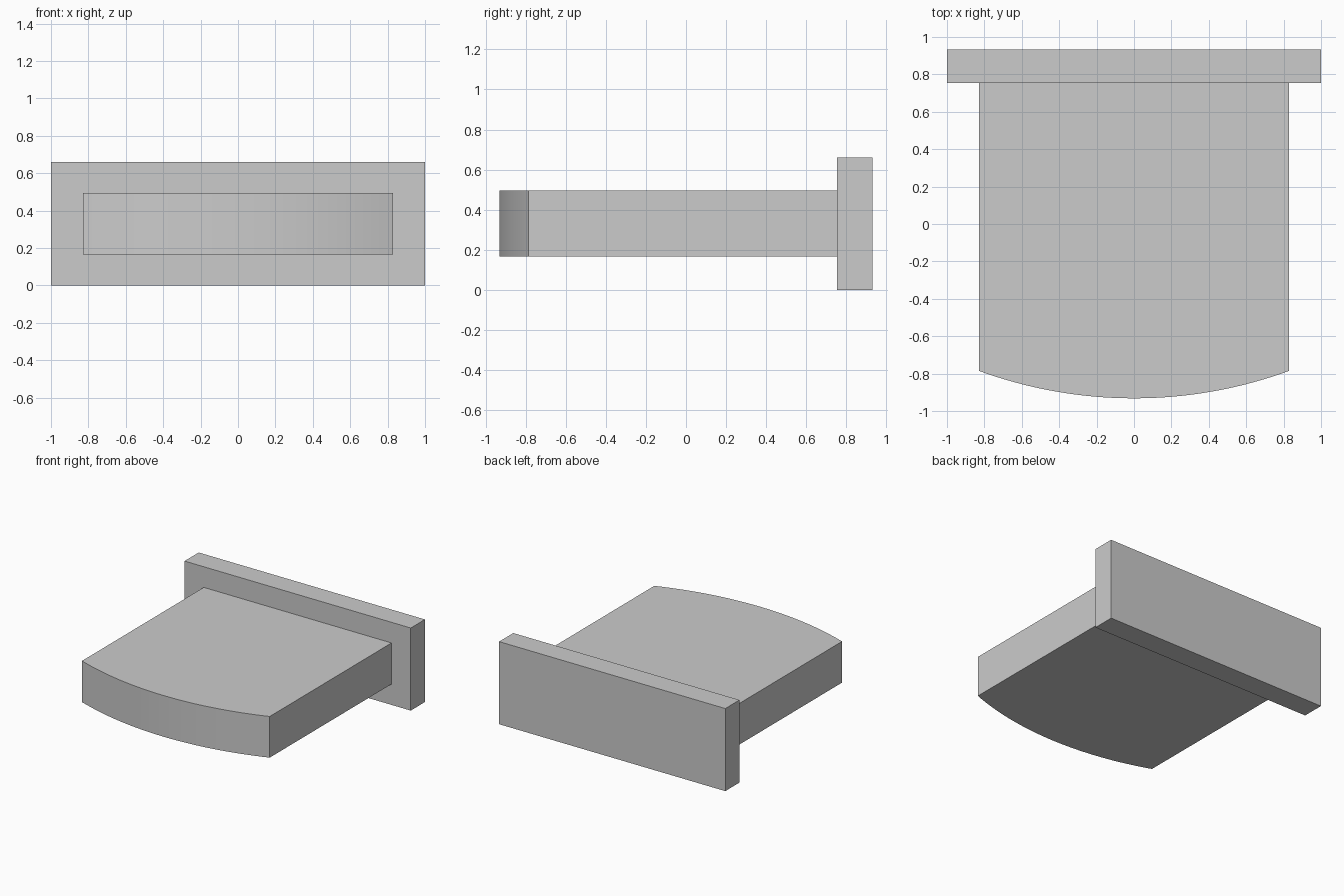
import bpy, math

if "Cube" in bpy.data.objects:
    bpy.data.objects.remove(bpy.data.objects["Cube"])


def extrude_outline(name, outline, z0, z1):
    """Solid prism from a counter-clockwise xy outline."""
    n = len(outline)
    verts = [(x, y, z) for z in (z0, z1) for x, y in outline]
    faces = [tuple(reversed(range(n))), tuple(range(n, 2 * n))]
    faces += [(i, (i + 1) % n, (i + 1) % n + n, i + n) for i in range(n)]
    mesh = bpy.data.meshes.new(name)
    mesh.from_pydata(verts, [], faces)
    obj = bpy.data.objects.new(name, mesh)
    bpy.context.collection.objects.link(obj)
    return obj


BACK, JOIN, CORNER, TIP = 0.932, 0.753, -0.785, -0.932
HALF = 0.83

# Upright end plate
extrude_outline("end_plate", [(-1, JOIN), (1, JOIN), (1, BACK), (-1, BACK)], 0, 0.66)

# Flat tongue with a bowed front edge
rise = CORNER - TIP
radius = (HALF ** 2 + rise ** 2) / (2 * rise)
sweep = math.asin(HALF / radius)
steps = 32
arc = []
for i in range(steps + 1):
    a = sweep * (2 * i / steps - 1)
    arc.append((radius * math.sin(a), TIP + radius * (1 - math.cos(a))))
tongue = extrude_outline("tongue", arc + [(HALF, JOIN), (-HALF, JOIN)], 0.166, 0.495)

# Smooth the bowed edge, keep corners sharp
bpy.context.view_layer.objects.active = tongue
tongue.select_set(True)
bpy.ops.object.shade_smooth_by_angle(angle=math.radians(30))
